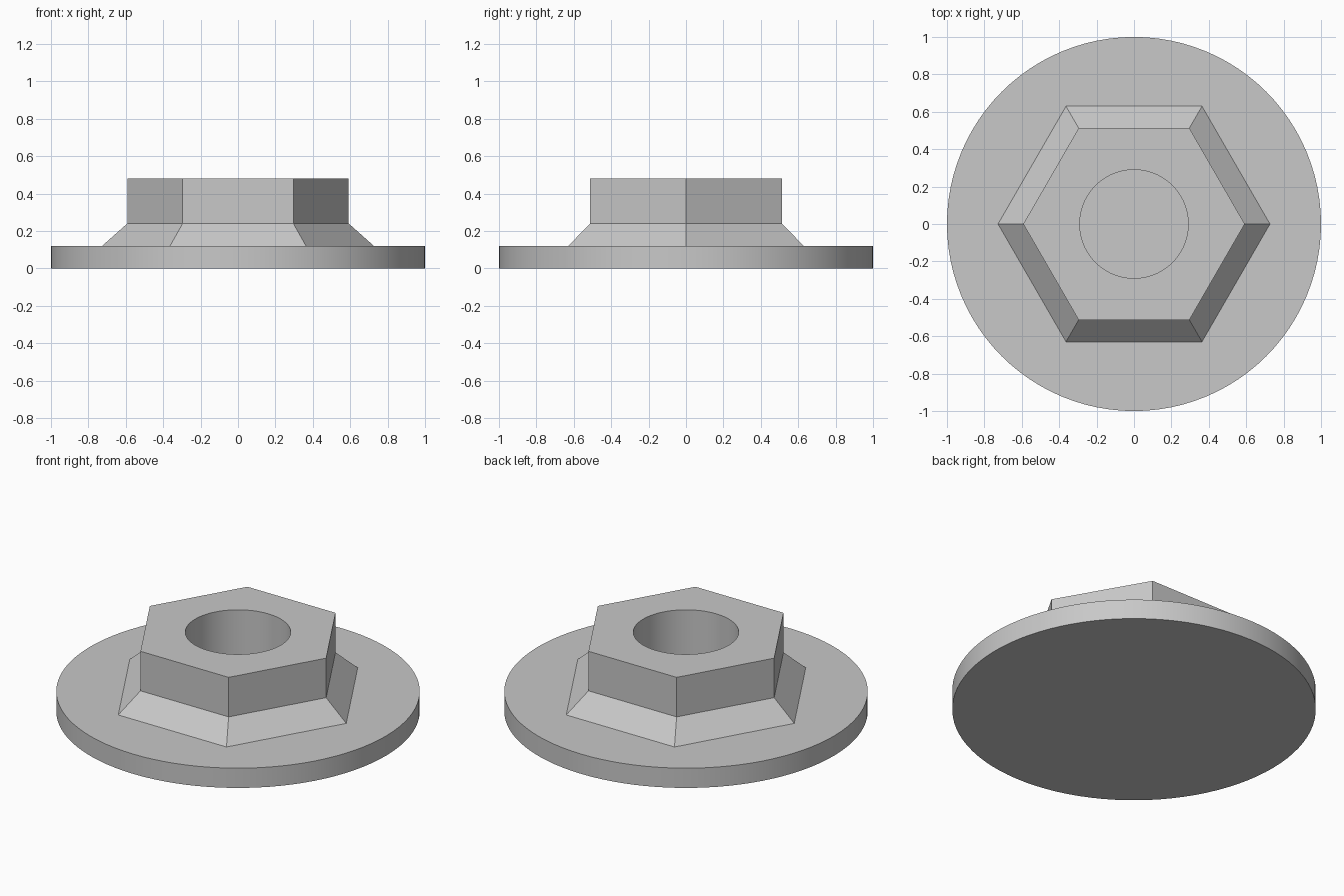
import bpy, bmesh, math

cube = bpy.data.objects.get("Cube")
if cube:
    bpy.data.objects.remove(cube, do_unlink=True)

STEPS = 96
FLANGE_TOP = 0.12

grey = bpy.data.materials.new("light_grey")
grey.use_nodes = True
colour = (0.58, 0.58, 0.58, 1)
grey.diffuse_color = colour
grey.node_tree.nodes["Principled BSDF"].inputs["Base Color"].default_value = colour


def ring(bm, sides, radius, z):
    """Closed loop of vertices with its first corner on +x."""
    turn = math.tau / sides
    return [bm.verts.new((radius * math.cos(i * turn), radius * math.sin(i * turn), z))
            for i in range(sides)]


def loft(bm, rings):
    """Join successive rings of equal side count with quads."""
    for low, high in zip(rings, rings[1:]):
        n = len(low)
        for i in range(n):
            j = (i + 1) % n
            bm.faces.new((low[i], low[j], high[j], high[i]))


def fill_between(bm, outer, inner):
    """Flat face between an outline and the hole inside it."""
    edges = [bm.edges.get((loop[i - 1], loop[i]))
             for loop in (outer, inner) for i in range(len(loop))]
    bmesh.ops.triangle_fill(bm, edges=edges, use_beauty=True, normal=(0, 0, 1))


def finish(name, bm):
    bmesh.ops.recalc_face_normals(bm, faces=bm.faces)
    mesh = bpy.data.meshes.new(name)
    bm.to_mesh(mesh)
    bm.free()
    mesh.materials.append(grey)
    obj = bpy.data.objects.new(name, mesh)
    bpy.context.collection.objects.link(obj)
    bpy.ops.object.select_all(action="DESELECT")
    obj.select_set(True)
    bpy.context.view_layer.objects.active = obj
    bpy.ops.object.shade_smooth_by_angle(angle=math.radians(30))


# Round flange, closed underneath; its top is the floor of the bore
bm = bmesh.new()
bottom, top = (ring(bm, STEPS, 1, z) for z in (0, FLANGE_TOP))
loft(bm, [bottom, top])
bm.faces.new(bottom)
bm.faces.new(top)
finish("round_flange", bm)

# Hexagonal nut with a flared foot and a round bore
bm = bmesh.new()
hexes = [ring(bm, 6, r, z) for r, z in ((0.727, FLANGE_TOP), (0.592, 0.24), (0.592, 0.48))]
bore = [ring(bm, STEPS, 0.29, z) for z in (FLANGE_TOP, 0.48)]
loft(bm, hexes)
loft(bm, bore)
fill_between(bm, hexes[0], bore[0])
fill_between(bm, hexes[-1], bore[-1])
finish("hex_nut", bm)
